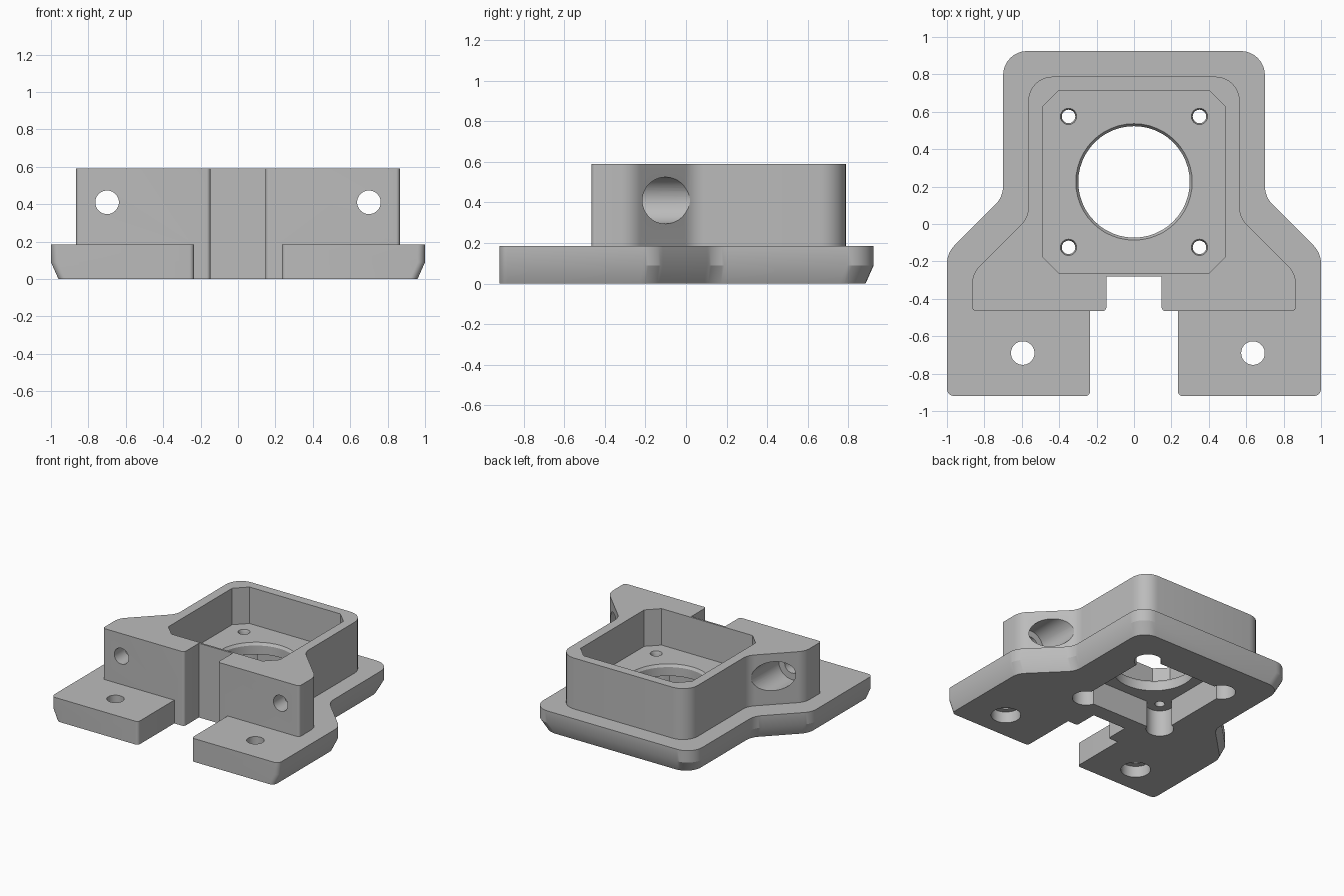
import bpy, bmesh, math
from mathutils import Vector

cube = bpy.data.objects.get("Cube")
if cube:
    bpy.data.objects.remove(cube, do_unlink=True)

CY = 0.225          # y of the motor axis
SCREW = 0.35        # half spacing of the motor screws

grey = bpy.data.materials.new("light grey")
grey.use_nodes = True
grey.diffuse_color = (0.5, 0.5, 0.5, 1)
grey.node_tree.nodes["Principled BSDF"].inputs["Base Color"].default_value = (0.5, 0.5, 0.5, 1)


def rounded(corners, steps=8):
    """Closed outline from (x, y, radius) corners."""
    out = []
    n = len(corners)
    for i, (x, y, r) in enumerate(corners):
        p = Vector((x, y))
        if not r:
            out.append(p)
            continue
        a = (Vector(corners[i - 1][:2]) - p).normalized()
        b = (Vector(corners[(i + 1) % n][:2]) - p).normalized()
        half = a.angle(b) / 2
        centre = p + (a + b).normalized() * r / math.sin(half)
        start = p + a * r / math.tan(half) - centre
        end = p + b * r / math.tan(half) - centre
        sweep = start.angle_signed(end)
        for k in range(steps + 1):
            t = -sweep * k / steps
            out.append(centre + Vector((start.x * math.cos(t) - start.y * math.sin(t),
                                        start.x * math.sin(t) + start.y * math.cos(t))))
    return out


def mirrored(half):
    return half + [(-x, y, r) for x, y, r in reversed(half)]


def circle(r, x=0, y=0, n=48):
    return [Vector((x + r * math.cos(math.tau * k / n), y + r * math.sin(math.tau * k / n)))
            for k in range(n)]


def loft(name, levels, along_y=False):
    """Solid through (outline, height) levels, stacked along z or y."""
    bm = bmesh.new()
    rings = []
    for pts, h in levels:
        rings.append([bm.verts.new((p.x, h, p.y) if along_y else (p.x, p.y, h)) for p in pts])
    for lo, hi in zip(rings, rings[1:]):
        for i in range(len(lo)):
            bm.faces.new((lo[i - 1], lo[i], hi[i], hi[i - 1]))
    bm.faces.new(rings[0])
    bm.faces.new(rings[-1])
    bmesh.ops.recalc_face_normals(bm, faces=bm.faces)
    mesh = bpy.data.meshes.new(name)
    bm.to_mesh(mesh)
    bm.free()
    mesh.materials.append(grey)
    ob = bpy.data.objects.new(name, mesh)
    bpy.context.collection.objects.link(ob)
    return ob


def combine(target, other, operation):
    mod = target.modifiers.new("combine", 'BOOLEAN')
    mod.operation, mod.solver, mod.object = operation, 'EXACT', other
    other.hide_render = True
    deps = bpy.context.evaluated_depsgraph_get()
    mesh = bpy.data.meshes.new_from_object(target.evaluated_get(deps))
    target.modifiers.clear()
    target.data = mesh
    bpy.data.objects.remove(other, do_unlink=True)


def cut(levels, along_y=False):
    combine(bracket, loft("cutter", levels, along_y), 'DIFFERENCE')


# Base plate with two feet, its sides and back bevelled underneath
def base_outline(inset):
    d = inset * math.tan(math.pi / 8)
    return rounded(mirrored([
        (0.70 - inset, 0.925 - inset, 0.13), (0.70 - inset, 0.145 - d, 0.14),
        (1.0 - inset, -0.155 - d, 0.14), (1.0 - inset, -0.92, 0.04),
        (0.235, -0.92, 0.025), (0.235, -0.2, 0)]))


bracket = loft("motor_bracket", [(base_outline(0.04), 0), (base_outline(0), 0.09),
                                 (base_outline(0), 0.185)])

# Motor housing with the front notch
housing = rounded(mirrored([
    (0.565, 0.788, 0.13), (0.565, 0.035, 0.13), (0.865, -0.265, 0.13),
    (0.865, -0.465, 0.02), (0.148, -0.465, 0.02), (0.148, -0.28, 0)]))
combine(bracket, loft("housing", [(housing, 0), (housing, 0.59)]), 'UNION')

# Motor pocket with clipped corners
w, c = 0.49, 0.40
pocket = [Vector((x, y + CY)) for x, y in
          [(w, c), (c, w), (-c, w), (-w, c), (-w, -c), (-c, -w), (c, -w), (w, -c)]]
cut([(pocket, 0.30), (pocket, 0.7)])

# Recess underneath with round lobes around the screws
s = 0.38
recess = [Vector((x, y + CY)) for x, y in [(s, s), (-s, s), (-s, -s), (s, -s)]]
cut([(recess, -0.1), (recess, 0.21)])
for sx in (-1, 1):
    for sy in (-1, 1):
        x, y = sx * SCREW, CY + sy * SCREW
        cut([(circle(0.1, x, y), -0.1), (circle(0.1, x, y), 0.21)])

# Centre opening and screw holes, each with a small bevel on top
for r, rim, x, y in [(0.298, 0.312, 0, CY)] + [
        (0.036, 0.044, sx * SCREW, CY + sy * SCREW) for sx in (-1, 1) for sy in (-1, 1)]:
    cut([(circle(r, x, y), 0.1), (circle(r, x, y), 0.28),
         (circle(rim, x, y), 0.301), (circle(rim, x, y), 0.4)])

# Counterbored mounting holes in the feet
for x in (-0.595, 0.636):
    cut([(circle(0.063, x, -0.69), -0.1), (circle(0.063, x, -0.69), 0.3)])
    cut([(circle(0.108, x, -0.69), -0.1), (circle(0.108, x, -0.69), 0.09)])

# Horizontal bolt holes with head bores opening on the sloped sides
for x in (-0.70, 0.70):
    cut([(circle(0.063, x, 0.41), -0.6), (circle(0.063, x, 0.41), -0.2)], True)
    cut([(circle(0.115, x, 0.41), -0.33), (circle(0.115, x, 0.41), 0.2)], True)

bpy.ops.object.select_all(action='DESELECT')
bracket.select_set(True)
bpy.context.view_layer.objects.active = bracket
bpy.ops.object.shade_smooth_by_angle(angle=math.radians(25))
